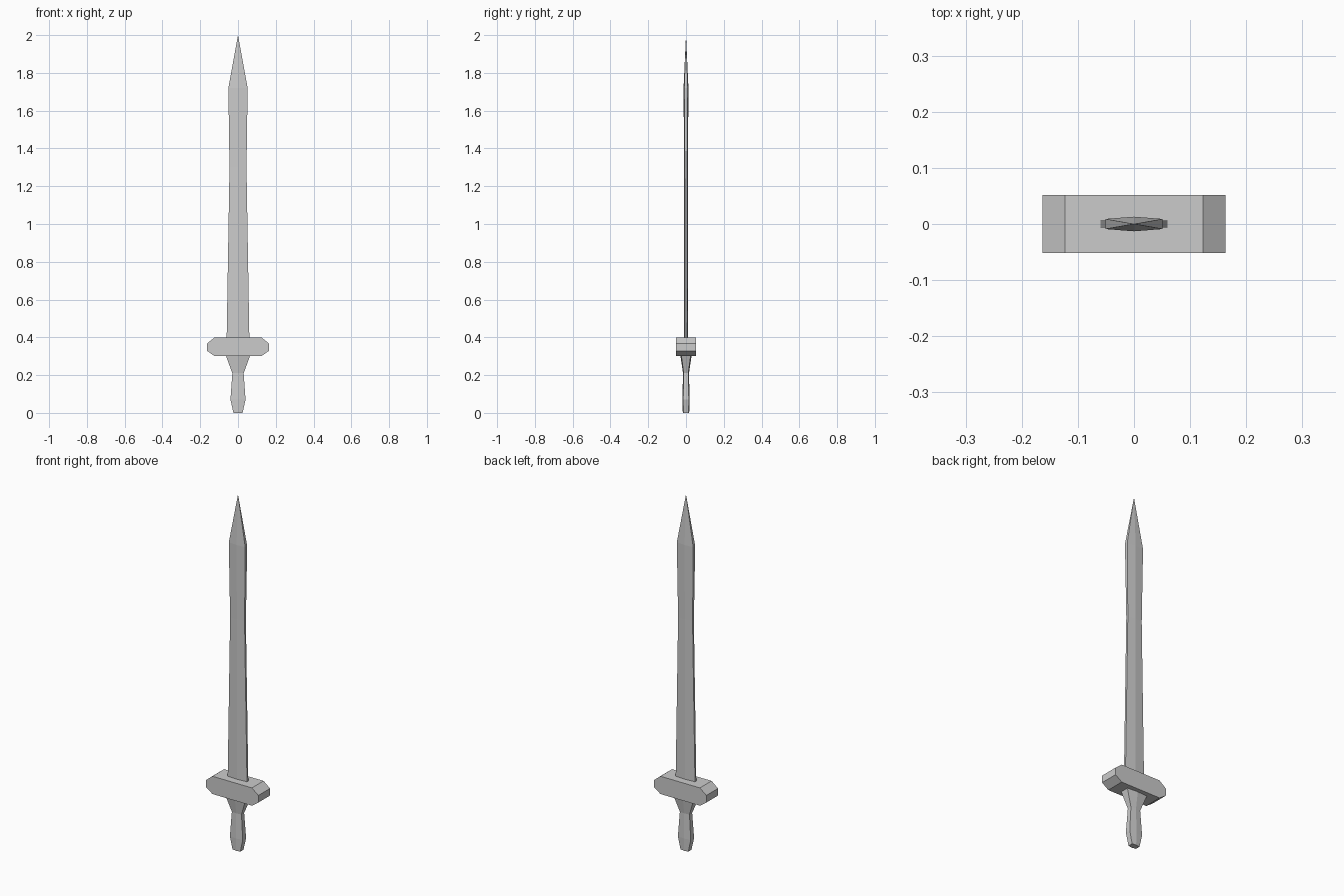
import bpy, bmesh

if "Cube" in bpy.data.objects:
    bpy.data.objects.remove(bpy.data.objects["Cube"])


def finish(name, bm):
    bmesh.ops.recalc_face_normals(bm, faces=bm.faces[:])
    mesh = bpy.data.meshes.new(name)
    bm.to_mesh(mesh)
    bm.free()
    obj = bpy.data.objects.new(name, mesh)
    bpy.context.collection.objects.link(obj)
    return obj


def ridged_loft(name, sections, tip=None):
    """Loft six-sided sections (z, half width, edge half depth, ridge half depth)."""
    bm = bmesh.new()
    rings = []
    for z, w, e, r in sections:
        outline = [(-w, -e), (0, -r), (w, -e), (w, e), (0, r), (-w, e)]
        rings.append([bm.verts.new((x, y, z)) for x, y in outline])
    for a, b in zip(rings, rings[1:]):
        for i in range(6):
            j = (i + 1) % 6
            bm.faces.new((a[i], a[j], b[j], b[i]))
    bm.faces.new(rings[0])
    if tip is None:
        bm.faces.new(rings[-1])
    else:
        point = bm.verts.new((0, 0, tip))
        for i in range(6):
            bm.faces.new((rings[-1][i], rings[-1][(i + 1) % 6], point))
    return finish(name, bm)


# Blade: slight waist in the middle, widening before the point
ridged_loft("blade", [
    (0.40, 0.060, 0.006, 0.010),
    (1.30, 0.045, 0.006, 0.010),
    (1.72, 0.051, 0.009, 0.013),
], tip=2.0)

# Handle: tapered pommel end, narrow grip, flare under the guard
ridged_loft("handle", [
    (0.00, 0.024, 0.014, 0.017),
    (0.07, 0.040, 0.015, 0.019),
    (0.21, 0.030, 0.012, 0.016),
    (0.30, 0.063, 0.024, 0.029),
])

# Guard: bar with chamfered ends, extruded front to back
bm = bmesh.new()
half = [(0.123, 0.30), (0.163, 0.328), (0.163, 0.368), (0.123, 0.40)]
profile = half + [(-x, z) for x, z in reversed(half)]
face = bm.faces.new([bm.verts.new((x, -0.052, z)) for x, z in profile])
extruded = bmesh.ops.extrude_face_region(bm, geom=[face])
verts = [v for v in extruded["geom"] if isinstance(v, bmesh.types.BMVert)]
bmesh.ops.translate(bm, verts=verts, vec=(0, 0.104, 0))
finish("guard", bm)
